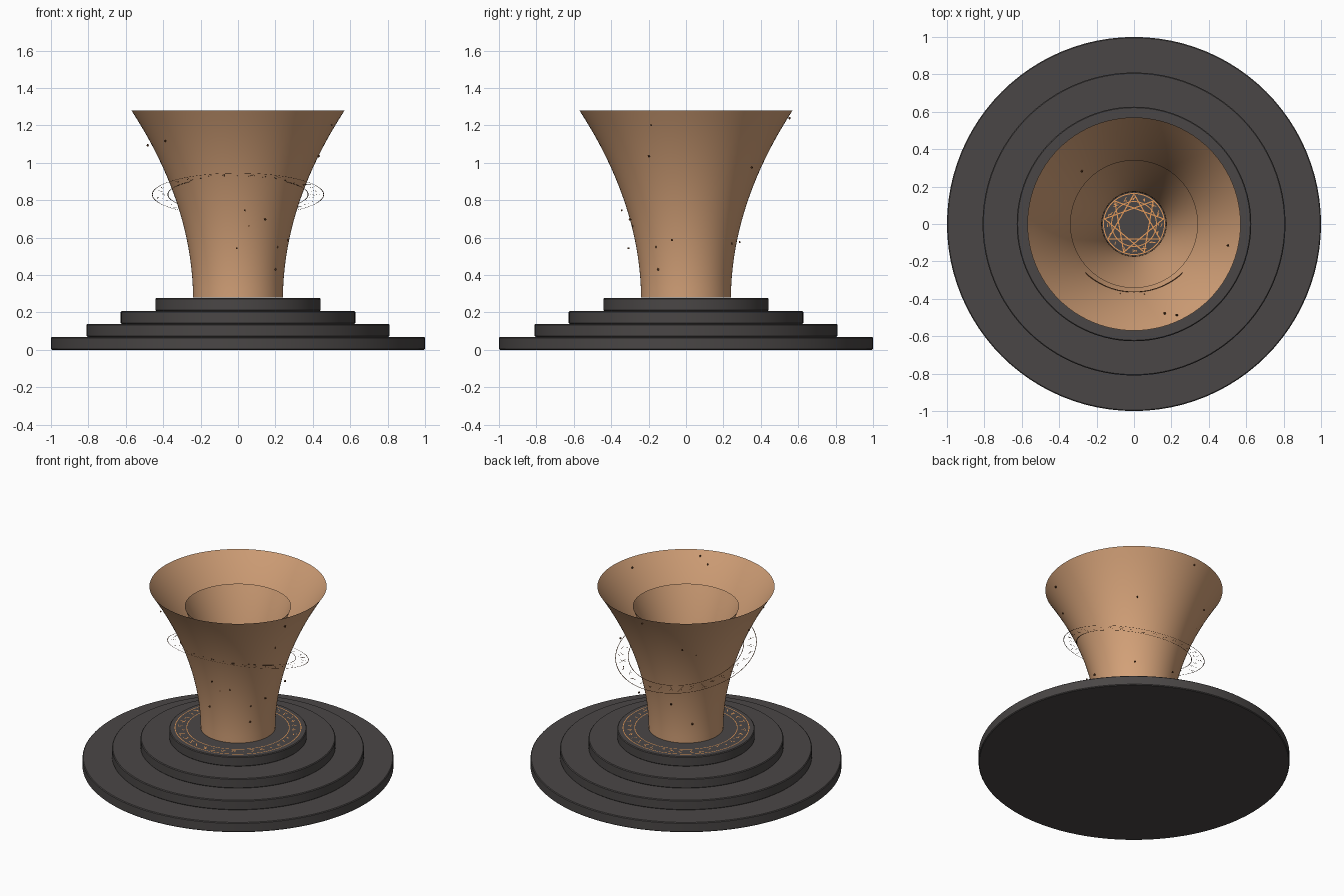
import bpy, bmesh, math, random
from mathutils import Matrix, Vector

random.seed(7)
cube = bpy.data.objects.get("Cube")
if cube:
    bpy.data.objects.remove(cube)


def material(name, rgb):
    m = bpy.data.materials.new(name)
    m.use_nodes = True
    m.diffuse_color = (*rgb, 1)
    m.node_tree.nodes["Principled BSDF"].inputs["Base Color"].default_value = (*rgb, 1)
    return m


STONE = material("dark stone", (0.068, 0.062, 0.061))
TAN = material("warm tan", (0.66, 0.36, 0.19))
ORANGE = material("glowing orange", (0.80, 0.33, 0.10))
BROWN = material("dark brown", (0.12, 0.045, 0.015))


def finish(bm, name, mat, smooth=False):
    mesh = bpy.data.meshes.new(name)
    bm.to_mesh(mesh)
    bm.free()
    mesh.materials.append(mat)
    ob = bpy.data.objects.new(name, mesh)
    bpy.context.collection.objects.link(ob)
    if smooth:
        bpy.ops.object.select_all(action="DESELECT")
        ob.select_set(True)
        bpy.context.view_layer.objects.active = ob
        bpy.ops.object.shade_smooth_by_angle(angle=math.radians(35))
    return ob


def polar(r, a):
    return Vector((r * math.cos(a), r * math.sin(a), 0))


def lathe(name, profile, mat, steps=96):
    """Spin (radius, height) points around the z axis."""
    bm = bmesh.new()
    verts = [bm.verts.new((r, 0, z)) for r, z in profile]
    edges = [bm.edges.new(pair) for pair in zip(verts, verts[1:])]
    bmesh.ops.spin(bm, geom=verts + edges, axis=(0, 0, 1), cent=(0, 0, 0),
                   angle=math.tau, steps=steps, use_duplicate=False)
    bmesh.ops.remove_doubles(bm, verts=bm.verts[:], dist=0.0001)
    bmesh.ops.recalc_face_normals(bm, faces=bm.faces[:])
    return finish(bm, name, mat, True)


# Flat line drawing helpers, all in the z = 0 plane
def stroke(bm, p, q, width):
    side = (q - p).normalized().cross(Vector((0, 0, 1))) * width / 2
    bm.faces.new([bm.verts.new(v) for v in (p + side, q + side, q - side, p - side)])


def circle_line(bm, r, width, steps=96):
    rows = [[bm.verts.new(polar(rad, math.tau * i / steps)) for i in range(steps)]
            for rad in (r - width / 2, r + width / 2)]
    for i in range(steps):
        j = (i + 1) % steps
        bm.faces.new((rows[0][i], rows[1][i], rows[1][j], rows[0][j]))


def rune_band(bm, r0, r1, count, width):
    """Random little angular signs between two circles."""
    for i in range(count):
        a = math.tau * i / count
        half = math.pi / count * 0.6
        for _ in range(2):
            p = polar(random.uniform(r0, r1), a - random.uniform(0, half))
            q = polar(random.uniform(r0, r1), a + random.uniform(0, half))
            stroke(bm, p, q, width)


def place(bm, matrix):
    bmesh.ops.recalc_face_normals(bm, faces=bm.faces[:])
    for f in bm.faces:
        if f.normal.z < 0:
            f.normal_flip()
    bm.transform(matrix)


# Stepped round base
STEP = 0.069
for i, r in enumerate((1.0, 0.81, 0.627, 0.442)):
    z0, z1, b = i * STEP, (i + 1) * STEP, 0.005
    lathe(f"base_step_{i + 1}",
          [(0, z0), (r - b, z0), (r, z0 + b), (r, z1 - b), (r - b, z1), (0, z1)], STONE)
FLOOR = 4 * STEP


# Flared outer and inner beams, open thin shells
def flare(name, r, linear, square, height, n=20):
    pts = [(r + linear * t + square * t * t, FLOOR + 0.004 + height * t)
           for t in (i / n for i in range(n + 1))]
    return lathe(name, pts, TAN)


flare("outer_beam", 0.24, 0.01, 0.32, 1.0)
flare("inner_beam", 0.17, 0.005, 0.167, 0.86)

# Drawn circle on the floor: rune band and a star of three triangles
bm = bmesh.new()
for r in (0.405, 0.33, 0.163, 0.12):
    circle_line(bm, r, 0.005)
rune_band(bm, 0.345, 0.39, 36, 0.005)
rune_band(bm, 0.128, 0.155, 16, 0.004)
for i in range(9):
    a = math.pi / 2 + math.tau * i / 9
    stroke(bm, polar(0.16, a), polar(0.16, a + math.tau / 3), 0.006)
place(bm, Matrix.Translation((0, 0, FLOOR + 0.002)))
finish(bm, "floor_circle", ORANGE)

# Tilted floating rune ring, its front edge raised
bm = bmesh.new()
for r in (0.458, 0.375):
    circle_line(bm, r, 0.004)
rune_band(bm, 0.385, 0.445, 36, 0.003)
place(bm, Matrix.Translation((0, 0, 0.83)) @ Matrix.Rotation(math.radians(-14.5), 4, "X"))
finish(bm, "floating_ring", BROWN)

# Tiny drifting sparks close to the beam
bm = bmesh.new()
for _ in range(26):
    t = random.uniform(0.1, 1.0)
    p = polar(0.24 + 0.32 * t * t + random.uniform(-0.03, 0.05), random.uniform(0, math.tau))
    p.z = FLOOR + t
    spin = Matrix.Rotation(random.uniform(0, math.pi), 4, (1, 1, 0))
    bmesh.ops.create_cube(bm, size=0.009, matrix=Matrix.Translation(p) @ spin)
finish(bm, "sparks", BROWN)
